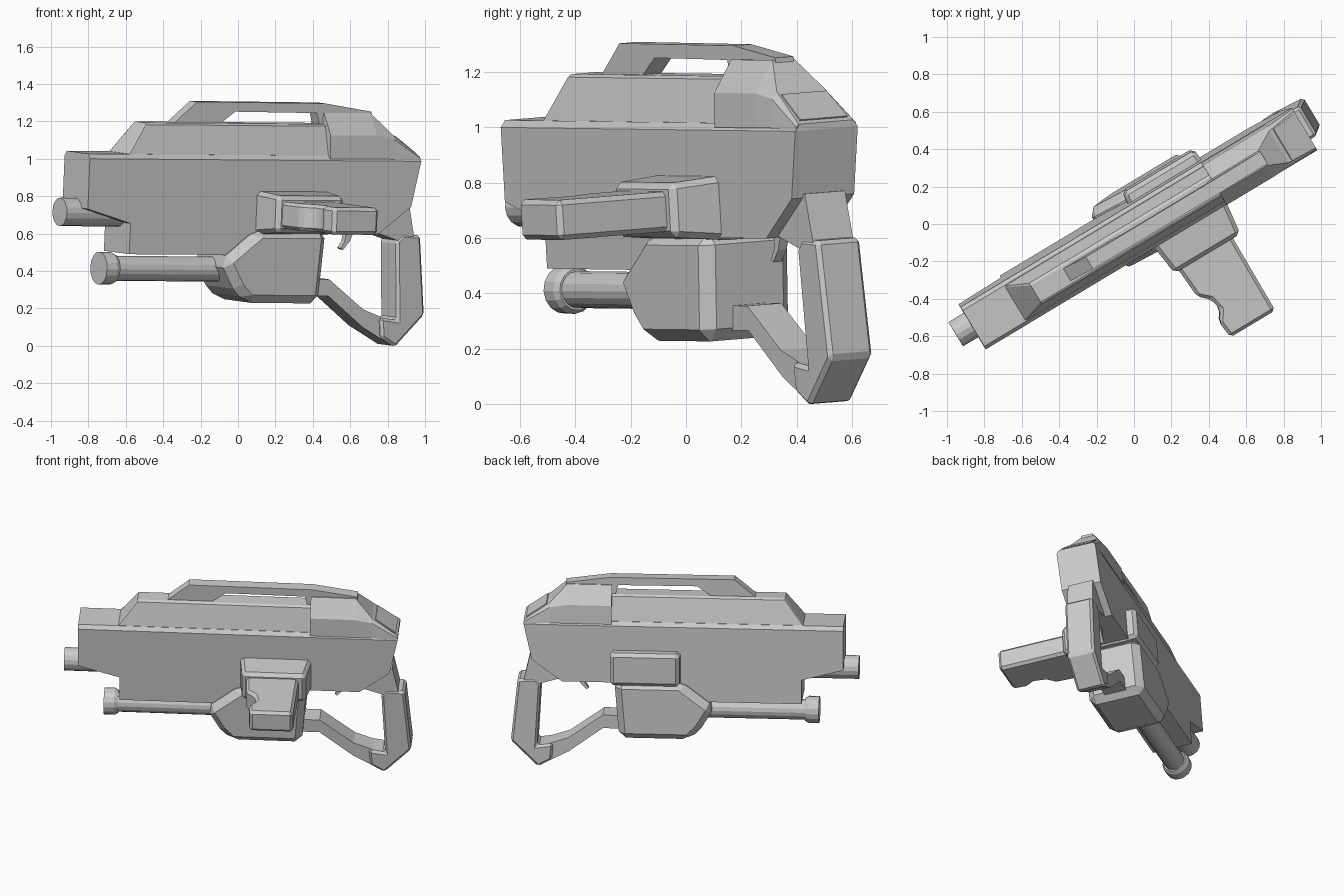
import bpy, bmesh, math
from mathutils import Matrix, Vector

if "Cube" in bpy.data.objects:
    bpy.data.objects.remove(bpy.data.objects["Cube"])

# Everything is modelled along local x (muzzle at -x), then posed by this matrix
PIVOT = Vector((0, 0, 0.65))
POSE = (Matrix.Translation(PIVOT) @ Matrix.Rotation(math.radians(31), 4, 'Z')
        @ Matrix.Rotation(math.radians(0.4), 4, 'Y')
        @ Matrix.Rotation(math.radians(4), 4, 'X') @ Matrix.Translation(-PIVOT))
parts = []


def finish(name, bm, bevel=0.0):
    bmesh.ops.recalc_face_normals(bm, faces=bm.faces)
    if bevel:
        edges = [e for e in bm.edges if e.calc_face_angle(0) > 0.5]
        bmesh.ops.bevel(bm, geom=edges, offset=bevel, segments=1,
                        affect='EDGES', clamp_overlap=True)
    bm.transform(POSE)
    bmesh.ops.recalc_face_normals(bm, faces=bm.faces)
    mesh = bpy.data.meshes.new(name)
    bm.to_mesh(mesh)
    bm.free()
    obj = bpy.data.objects.new(name, mesh)
    bpy.context.collection.objects.link(obj)
    parts.append(obj)
    return obj


def loft(name, rings, bevel=0.0):
    """Skin closed rings of equal length and cap both ends."""
    bm = bmesh.new()
    vs = [[bm.verts.new(p) for p in ring] for ring in rings]
    n = len(vs[0])
    for a, b in zip(vs, vs[1:]):
        for i in range(n):
            j = (i + 1) % n
            bm.faces.new((a[i], a[j], b[j], b[i]))
    bm.faces.new(vs[0])
    bm.faces.new(vs[-1])
    return finish(name, bm, bevel)


def prism(name, profile, half, bevel=0.0):
    """Side profile (x, z) given thickness across the body."""
    return loft(name, [[(x, s * half, z) for x, z in profile] for s in (-1, 1)], bevel)


def sections(name, stations, bevel=0.0):
    """Mirrored cross-sections: (x, [(half width, z), ...]) along the body."""
    return loft(name, [[(x, -w, z) for w, z in sec] + [(x, w, z) for w, z in reversed(sec)]
                       for x, sec in stations], bevel)


def tube(name, z, stations, sides=16):
    """Round part along x from (x, radius) stations."""
    return loft(name, [[(x, r * math.cos(2 * math.pi * i / sides),
                         z + r * math.sin(2 * math.pi * i / sides))
                        for i in range(sides)] for x, r in stations])


# Main receiver and its chamfered upper edge
prism("receiver", [(-1.03, 1.0), (-1.03, 0.73), (-0.76, 0.655), (-0.76, 0.49),
                   (0.1, 0.49), (0.3, 0.61), (0.79, 0.61), (0.985, 0.755), (1.037, 1.0)], 0.132)
sections("receiver_lid", [(-1.03, [(0.132, 1.0), (0.112, 1.025)]),
                          (1.037, [(0.132, 1.0), (0.112, 1.025)])])

# Sloped roof running back under the carry handle
sections("roof", [(-0.77, [(0.11, 1.02), (0.108, 1.022), (0.1, 1.025)]),
                  (-0.65, [(0.11, 1.02), (0.065, 1.18), (0.05, 1.19)]),
                  (0.6, [(0.11, 1.02), (0.065, 1.18), (0.05, 1.19)])])

# Rear housing with tapered back and inset panel
sections("rear_housing", [(0.47, [(0.13, 1.01), (0.124, 1.135), (0.045, 1.25)]),
                          (0.76, [(0.13, 1.01), (0.124, 1.135), (0.045, 1.25)]),
                          (0.87, [(0.13, 1.01), (0.122, 1.115), (0.1, 1.14)]),
                          (1.035, [(0.13, 1.0), (0.126, 1.015), (0.115, 1.025)])])
loft("rear_panel", [[(0.89 + d, -0.095, 1.127 + d), (0.89 + d, 0.095, 1.127 + d),
                     (1.02 + d, 0.1, 1.036 + d), (1.02 + d, -0.1, 1.036 + d)]
                    for d in (-0.01, 0.004)])

# Carry handle
prism("carry_handle", [(-0.467, 1.18), (-0.32, 1.303), (0.48, 1.3), (0.77, 1.258),
                       (0.77, 1.18), (0.45, 1.18), (0.43, 1.248), (-0.08, 1.252),
                       (-0.18, 1.18)], 0.038)

# Barrel and lower tube with collar
tube("barrel", 0.705, [(-1.125, 0.076), (-0.7, 0.076)])
tube("lower_tube", 0.405, [(-0.80, 0.067), (-0.1, 0.067)])
tube("lower_tube_collar", 0.405, [(-0.867, 0.088), (-0.80, 0.088), (-0.775, 0.075)])

# Lower block
prism("lower_block", [(-0.2, 0.46), (-0.11, 0.31), (-0.035, 0.235), (0.42, 0.235),
                      (0.45, 0.63), (0.02, 0.63)], 0.187, 0.045)

# Side socket (through the body) and sideways grip
loft("side_socket", [[(a, y, lo), (b, y, lo), (b, y, hi), (a, y, hi)]
                     for y, a, b, lo, hi in ((-0.318, 0.045, 0.455, 0.625, 0.82),
                                             (-0.1, 0.018, 0.482, 0.60, 0.835),
                                             (0.1, 0.018, 0.482, 0.60, 0.835),
                                             (0.195, 0.03, 0.475, 0.61, 0.83))], 0.022)
GRIP = [(0.07, -0.28), (0.085, -0.49), (0.14, -0.54), (0.155, -0.61), (0.115, -0.67),
        (0.125, -0.768), (0.405, -0.768), (0.41, -0.28)]
loft("side_grip", [[(x, y, z) for x, y in GRIP] for z in (0.645, 0.79)], 0.018)

# Trigger
prism("trigger", [(0.66, 0.63), (0.65, 0.56), (0.625, 0.525), (0.64, 0.515),
                  (0.68, 0.56), (0.71, 0.63)], 0.018)

# Shoulder stock: neck, post and lower strut
prism("stock_neck", [(0.78, 0.62), (0.9, 0.77), (1.0, 0.77), (1.045, 0.57), (0.945, 0.57)], 0.085)
prism("stock_post", [(0.93, 0.57), (0.965, 0.605), (1.08, 0.6), (1.125, 0.175),
                     (0.95, 0.0), (0.86, 0.05), (0.85, 0.16), (0.955, 0.145)], 0.092, 0.015)
prism("stock_strut", [(0.38, 0.27), (0.53, 0.27), (0.75, 0.105), (0.93, 0.01),
                      (0.95, 0.14), (0.91, 0.145), (0.75, 0.20), (0.53, 0.36), (0.38, 0.36)], 0.072)

# Centre on the origin and stand on z = 0
pts = [v.co for o in parts for v in o.data.vertices]
lo = Vector([min(p[i] for p in pts) for i in range(3)])
hi = Vector([max(p[i] for p in pts) for i in range(3)])
shift = Matrix.Translation((-(lo.x + hi.x) / 2, -(lo.y + hi.y) / 2, -lo.z))
for o in parts:
    o.data.transform(shift)
